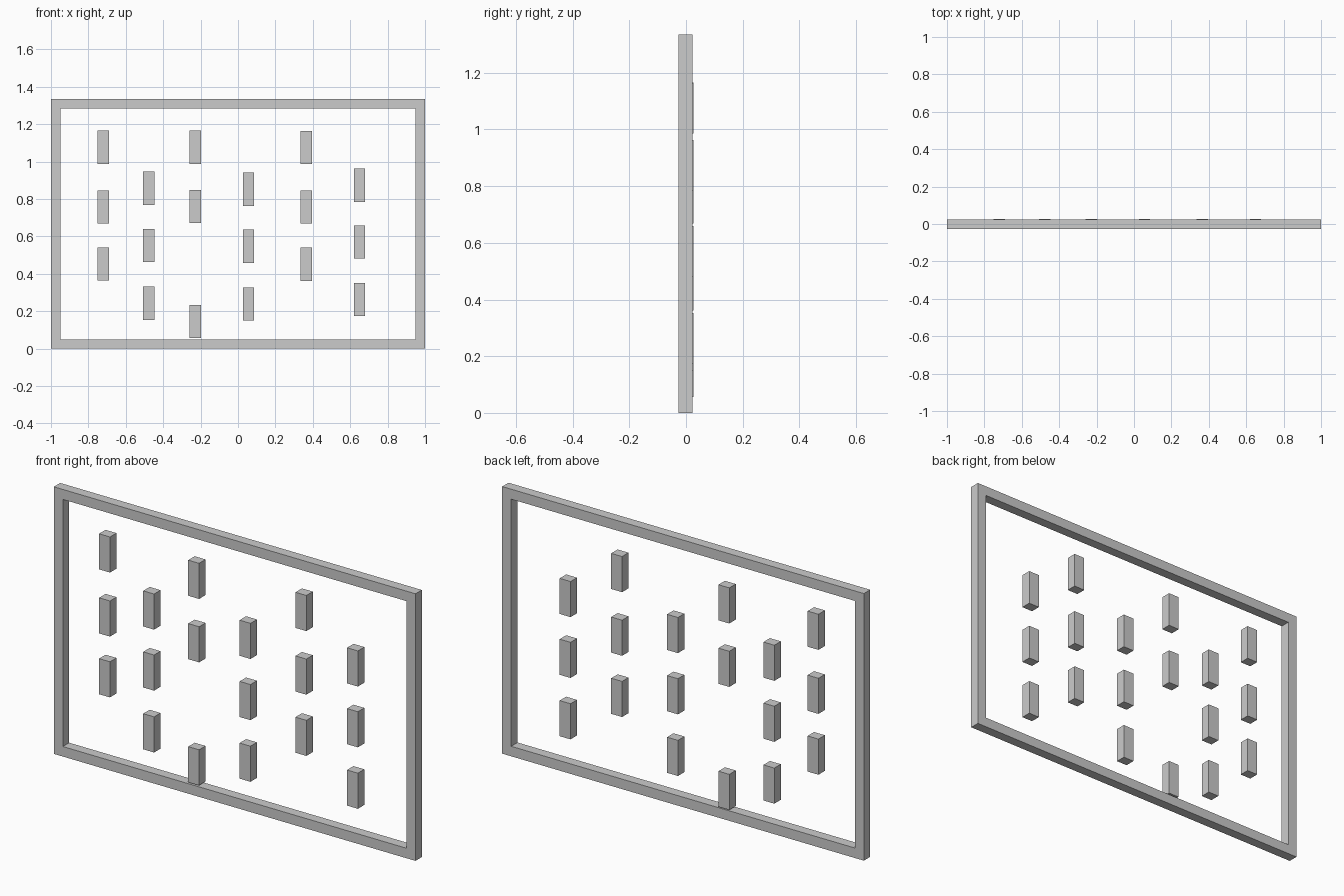
import bpy

if "Cube" in bpy.data.objects:
    bpy.data.objects.remove(bpy.data.objects["Cube"])

HEIGHT = 1.335   # overall height
BAR = 0.05       # frame bar width


def box(name, x, y, z):
    """Box from (min, max) ranges."""
    bpy.ops.mesh.primitive_cube_add(
        size=1, location=[sum(r) / 2 for r in (x, y, z)])
    ob = bpy.context.object
    ob.name = name
    ob.scale = [r[1] - r[0] for r in (x, y, z)]
    bpy.ops.object.transform_apply(location=False, rotation=False, scale=True)
    return ob


# Outer frame: one continuous ring made from outer and inner rectangles
def ring(name, y0, y1):
    outer = [(-1, 0), (1, 0), (1, HEIGHT), (-1, HEIGHT)]
    inner = [(-1 + BAR, BAR), (1 - BAR, BAR),
             (1 - BAR, HEIGHT - BAR), (-1 + BAR, HEIGHT - BAR)]
    verts = [(x, y, z) for y in (y0, y1) for x, z in outer + inner]
    faces = []
    for i in range(4):
        j = (i + 1) % 4
        faces += [(i, j, j + 4, i + 4),              # front
                  (j + 8, i + 8, i + 12, j + 12),    # back
                  (j, i, i + 8, j + 8),              # outside
                  (i + 4, j + 4, j + 12, i + 12)]    # inside
    me = bpy.data.meshes.new(name)
    me.from_pydata(verts, [], faces)
    ob = bpy.data.objects.new(name, me)
    bpy.context.collection.objects.link(ob)


ring("frame", -0.0265, 0.0235)

# Floating blocks, by column: x centre and z centres
columns = [
    (-0.721, (1.077, 0.757, 0.453)),
    (-0.477, (0.857, 0.552, 0.243)),
    (-0.228, (1.077, 0.760, 0.145)),
    (0.056, (0.853, 0.547, 0.239)),
    (0.365, (1.075, 0.757, 0.451)),
    (0.650, (0.874, 0.570, 0.263)),
]
W, H = 0.06, 0.178
for c, (x, heights) in enumerate(columns, 1):
    for r, z in enumerate(heights, 1):
        box(f"block_{c}_{r}", (x - W / 2, x + W / 2),
            (-0.0245, 0.0265), (z - H / 2, z + H / 2))
